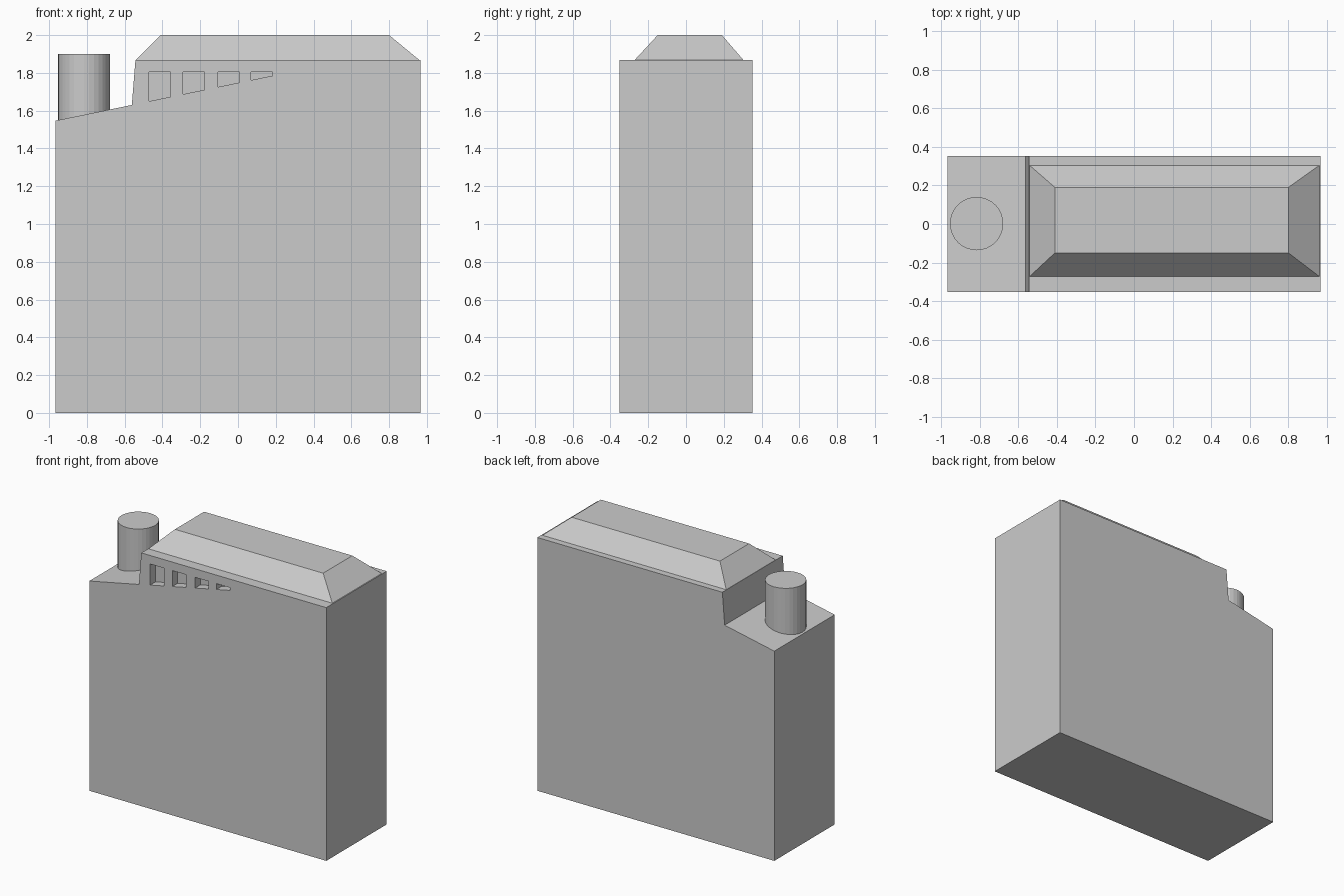
import bpy, bmesh

if "Cube" in bpy.data.objects:
    bpy.data.objects.remove(bpy.data.objects["Cube"])


def loft(name, loop_a, loop_b):
    """Closed solid between two matching loops of points."""
    bm = bmesh.new()
    a = [bm.verts.new(p) for p in loop_a]
    b = [bm.verts.new(p) for p in loop_b]
    bm.faces.new(a)
    bm.faces.new(b)
    for i in range(len(a)):
        j = (i + 1) % len(a)
        bm.faces.new((a[i], a[j], b[j], b[i]))
    bmesh.ops.recalc_face_normals(bm, faces=bm.faces)
    mesh = bpy.data.meshes.new(name)
    bm.to_mesh(mesh)
    bm.free()
    ob = bpy.data.objects.new(name, mesh)
    bpy.context.collection.objects.link(ob)
    return ob


def extrude_y(name, profile, y0, y1):
    return loft(name, [(x, y0, z) for x, z in profile],
                [(x, y1, z) for x, z in profile])


def rect(x0, x1, y0, y1, z):
    return [(x0, y0, z), (x1, y0, z), (x1, y1, z), (x0, y1, z)]


# Main body with a lowered, sloping shoulder
body = extrude_y("body", [(-0.967, 0), (0.967, 0), (0.967, 1.868), (-0.543, 1.868),
                          (-0.562, 1.63), (-0.967, 1.547)], -0.352, 0.352)

# Row of recessed windows along a rising line on the front
for i, x in enumerate((-0.47, -0.29, -0.105, 0.07)):
    x1 = x + 0.112
    sill = lambda px: 1.65 + 0.207 * (px + 0.47)
    cutter = extrude_y(f"window_cutter_{i}", [(x, sill(x)), (x1, sill(x1)),
                                              (x1, 1.805), (x, 1.805)], -0.45, -0.29)
    cutter.hide_render = True
    cutter.hide_set(True)
    mod = body.modifiers.new(f"window_{i}", 'BOOLEAN')
    mod.operation = 'DIFFERENCE'
    mod.solver = 'EXACT'
    mod.object = cutter

# Bake the cuts and drop the cutters
bpy.context.view_layer.update()
deps = bpy.context.evaluated_depsgraph_get()
cut_mesh = bpy.data.meshes.new_from_object(body.evaluated_get(deps))
body.modifiers.clear()
body.data = cut_mesh
for ob in [o for o in bpy.data.objects if o.name.startswith("window_cutter")]:
    bpy.data.objects.remove(ob)

# Hipped roof cap
loft("roof_cap", rect(-0.541, 0.96, -0.272, 0.304, 1.868),
     rect(-0.41, 0.80, -0.15, 0.19, 2.0))

# Chimney on the shoulder
bpy.ops.mesh.primitive_cylinder_add(vertices=32, radius=0.138, depth=0.36,
                                    location=(-0.815, 0.002, 1.72))
bpy.context.object.name = "chimney"
